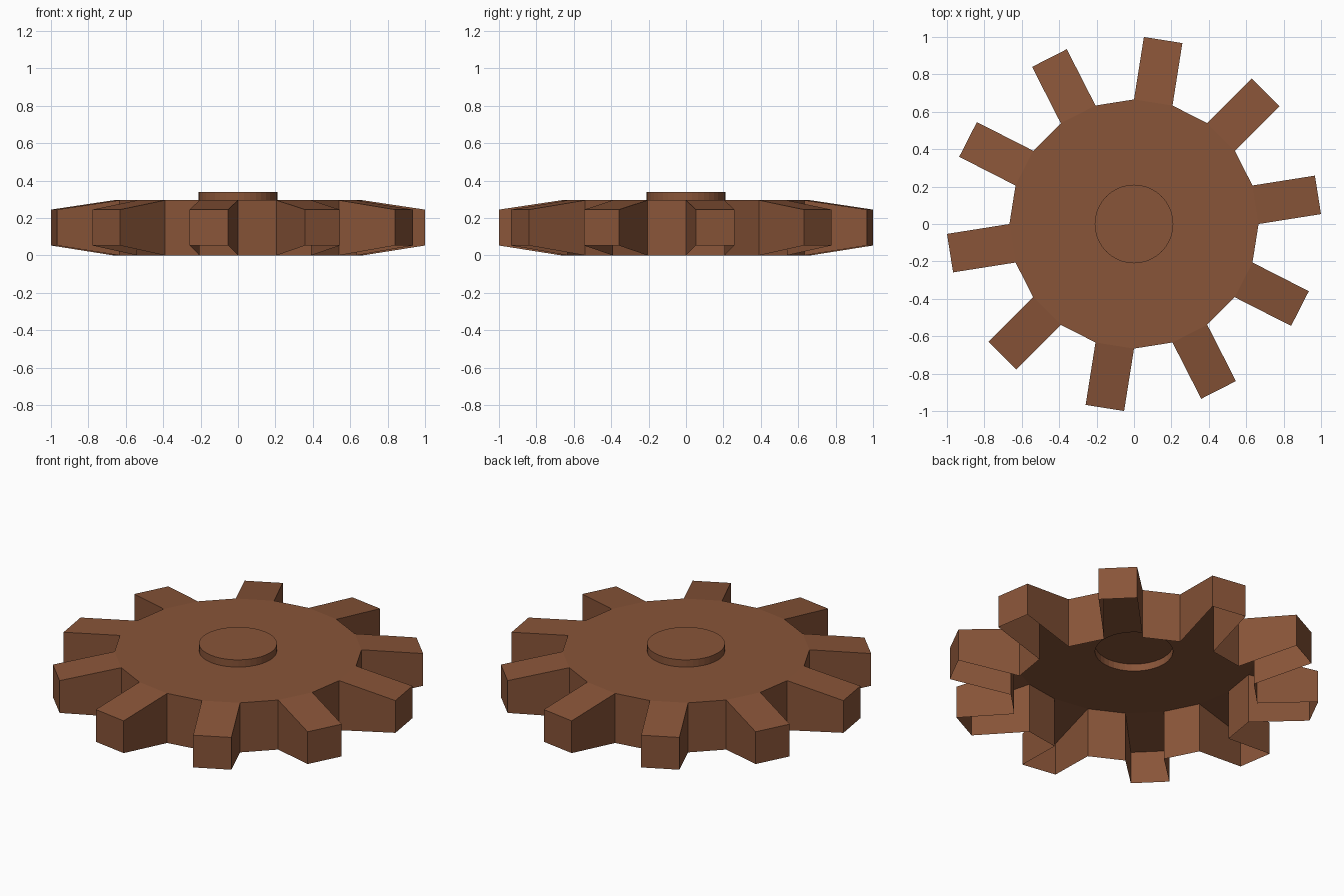
import bpy, bmesh
from math import cos, sin, radians
from mathutils import Vector

if "Cube" in bpy.data.objects:
    bpy.data.objects.remove(bpy.data.objects["Cube"])

TEETH, R, TOP = 10, 0.666, 0.295             # body
TOOTH, TIP_LOW, TIP_HIGH = 0.338, 0.053, 0.245  # tooth length, tip heights
HUB_R, HUB_TOP = 0.21, 0.338
N = TEETH * 2

bm = bmesh.new()


def ring(radius, z, count):
    step = 360 / count
    return [bm.verts.new((radius * cos(radians(i * step)),
                          radius * sin(radians(i * step)), z)) for i in range(count)]


low, high = ring(R, 0, N), ring(R, TOP, N)
hub_low, hub_high = ring(HUB_R, TOP, 2 * N), ring(HUB_R, HUB_TOP, 2 * N)

# Raised hub, hollow beneath
for i in range(2 * N):
    j = (i + 1) % (2 * N)
    bm.faces.new((hub_low[i], hub_low[j], hub_high[j], hub_high[i]))
bm.faces.new(hub_high)

for i in range(N):
    j = (i + 1) % N
    # Top plate around the hub
    bm.faces.new((high[i], high[j], hub_low[(2 * i + 2) % (2 * N)],
                  hub_low[2 * i + 1], hub_low[2 * i]))
    if i % 2:
        # Wall between teeth
        bm.faces.new((low[i], low[j], high[j], high[i]))
        continue
    # Tapered tooth, open underneath like the body
    a = radians((i + 0.5) * 360 / N)
    d = Vector((cos(a), sin(a), 0)) * TOOTH

    def tip(v, z):
        p = v.co + d
        return bm.verts.new((p.x, p.y, z))

    la, lb = tip(low[i], TIP_LOW), tip(low[j], TIP_LOW)
    ha, hb = tip(high[i], TIP_HIGH), tip(high[j], TIP_HIGH)
    bm.faces.new((la, lb, hb, ha))
    bm.faces.new((high[i], ha, hb, high[j]))
    bm.faces.new((low[i], la, ha, high[i]))
    bm.faces.new((lb, low[j], high[j], hb))

mesh = bpy.data.meshes.new("gear")
bm.to_mesh(mesh)
bm.free()
gear = bpy.data.objects.new("gear", mesh)
bpy.context.collection.objects.link(gear)

brown = bpy.data.materials.new("brown")
brown.diffuse_color = (0.25, 0.09, 0.04, 1)
brown.use_nodes = True
brown.node_tree.nodes["Principled BSDF"].inputs["Base Color"].default_value = brown.diffuse_color
mesh.materials.append(brown)
